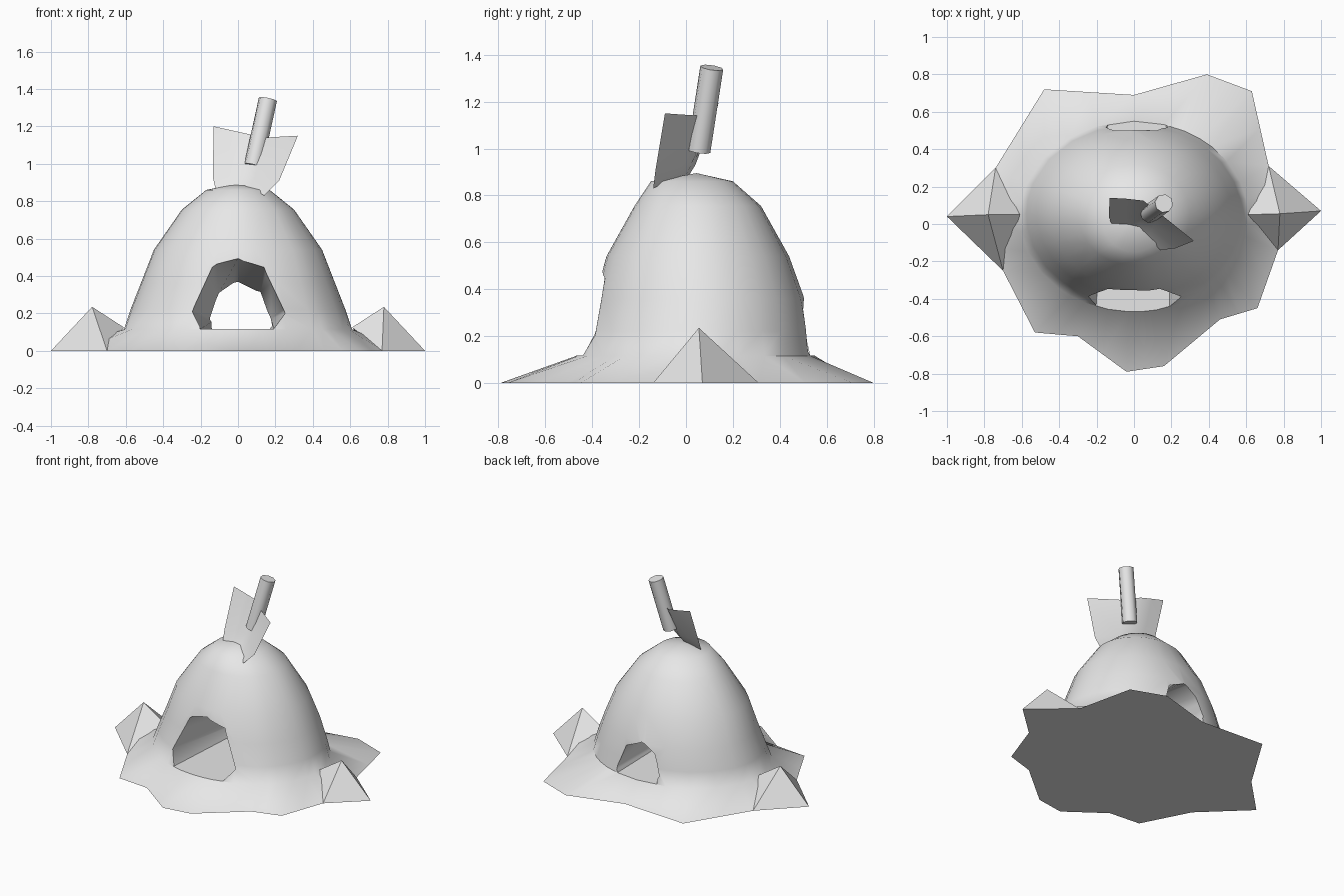
import bpy, bmesh, math
from mathutils import Vector

cube = bpy.data.objects.get("Cube")
if cube:
    bpy.data.objects.remove(cube, do_unlink=True)

GREY = bpy.data.materials.new("light grey")
GREY.use_nodes = True
GREY.diffuse_color = (0.8, 0.8, 0.8, 1)
GREY.node_tree.nodes["Principled BSDF"].inputs["Base Color"].default_value = (0.8, 0.8, 0.8, 1)


def make(name, verts, faces, solid=True):
    me = bpy.data.meshes.new(name)
    me.from_pydata([tuple(v) for v in verts], [], faces)
    if solid:
        bm = bmesh.new()
        bm.from_mesh(me)
        bmesh.ops.recalc_face_normals(bm, faces=bm.faces)
        bm.to_mesh(me)
        bm.free()
    me.materials.append(GREY)
    ob = bpy.data.objects.new(name, me)
    bpy.context.collection.objects.link(ob)
    return ob


def activate(ob):
    bpy.ops.object.select_all(action='DESELECT')
    ob.select_set(True)
    bpy.context.view_layer.objects.active = ob


def smooth(ob, deg):
    activate(ob)
    bpy.ops.object.shade_smooth_by_angle(angle=math.radians(deg))


def bridge(a, b, n):
    """Quads between two closed rings starting at indices a and b."""
    return [(a + i, a + (i + 1) % n, b + (i + 1) % n, b + i) for i in range(n)]


# Mound: ragged ground outline rising into a dome
outline = [(1, .07), (.72, .31), (.63, .71), (.39, .80), (0, .69), (-.48, .72),
           (-.74, .30), (-1, .04), (-.70, -.25), (-.53, -.58), (-.30, -.60),
           (-.04, -.79), (.16, -.76), (.46, -.51), (.66, -.45), (.77, -.14)]
ground = []
for p, q in zip(outline, outline[1:] + outline[:1]):
    ground += [Vector((*p, 0)), Vector(((p[0] + q[0]) / 2, (p[1] + q[1]) / 2, 0))]
N = len(ground)
# half width, front y, back y, height
rings = [(.61, -.47, .55, .115), (.575, -.43, .53, .22), (.52, -.39, .505, .36),
         (.45, -.34, .44, .54), (.30, -.22, .32, .755), (.17, -.15, .20, .86)]
verts = list(ground)
faces = [tuple(range(N))[::-1]]
for k, (rx, yf, yb, z) in enumerate(rings):
    cy, ry = (yf + yb) / 2, (yb - yf) / 2
    for g in ground:
        a = math.atan2(g.y - .03, g.x)
        verts.append((rx * math.cos(a), cy + ry * math.sin(a), z))
    faces += bridge(k * N, (k + 1) * N, N)
top = len(verts)
verts.append((0, .045, .895))
faces += [(top - N + i, top - N + (i + 1) % N, top) for i in range(N)]
mound = make("mound", verts, faces)

# Tunnel: tapering arch cut straight through the mound
front = [(-.20, .117), (-.245, .21), (-.14, .455), (0, .50), (.14, .455), (.25, .21), (.19, .117)]
back = [(-.14, .117), (-.15, .17), (-.10, .305), (0, .365), (.12, .31), (.175, .17), (.17, .117)]


def arch(y):
    t = (y + .40) / .93
    return [(f[0] + (b[0] - f[0]) * t, y, f[1] + (b[1] - f[1]) * t) for f, b in zip(front, back)]


M = len(front)
cutter = make("tunnel_cutter", arch(-.75) + arch(.75),
              bridge(0, M, M) + [tuple(range(M)), tuple(range(M, 2 * M))])
cutter.hide_render = True
mod = mound.modifiers.new("tunnel", 'BOOLEAN')
mod.operation = 'DIFFERENCE'
mod.solver = 'EXACT'
mod.object = cutter
activate(mound)
bpy.ops.object.modifier_apply(modifier=mod.name)
bpy.data.objects.remove(cutter, do_unlink=True)
smooth(mound, 55)

# Pointed rocks on both sides, reaching from the outline to the dome foot
for name, ids, apex in (("left_rock", (15, 0, 1), (.78, .055, .235)),
                        ("right_rock", (6, 7, 8), (-.78, .05, .235))):
    s = math.copysign(1, apex[0])
    pts = [(*outline[i], 0) for i in ids] + [(s * .61, .05, .125), apex]
    make(name, pts, [(0, 1, 4), (1, 2, 4), (2, 3, 4), (3, 0, 4), (3, 2, 1, 0)])

# Bent sheet leaning back on the summit
low = [(-.12, 0, .865), (-.04, 0, .885), (.03, -.015, .885), (.08, -.07, .865), (.14, -.14, .83)]
mid = [(-.135, .04, .93), (-.05, .04, .95), (.04, .03, .95), (.10, -.02, .93), (.22, -.13, .91)]
high = [(-.13, .14, 1.20), (-.04, .135, 1.18), (.05, .125, 1.16), (.14, .055, 1.14), (.32, -.09, 1.15)]
sheet = make("bent_sheet", low + mid + high,
             [(r * 5 + c, r * 5 + c + 1, r * 5 + c + 6, r * 5 + c + 5)
              for r in range(2) for c in range(4)], solid=False)
smooth(sheet, 60)

# Slanted post stuck through the sheet
foot, head = Vector((.082, .055, .99)), Vector((.16, .11, 1.345))
axis = head - foot
bpy.ops.mesh.primitive_cylinder_add(vertices=8, radius=.05, depth=axis.length,
                                    location=(foot + head) / 2,
                                    rotation=axis.to_track_quat('Z', 'Y').to_euler())
post = bpy.context.object
post.name = "slanted_post"
post.data.materials.append(GREY)
smooth(post, 50)
